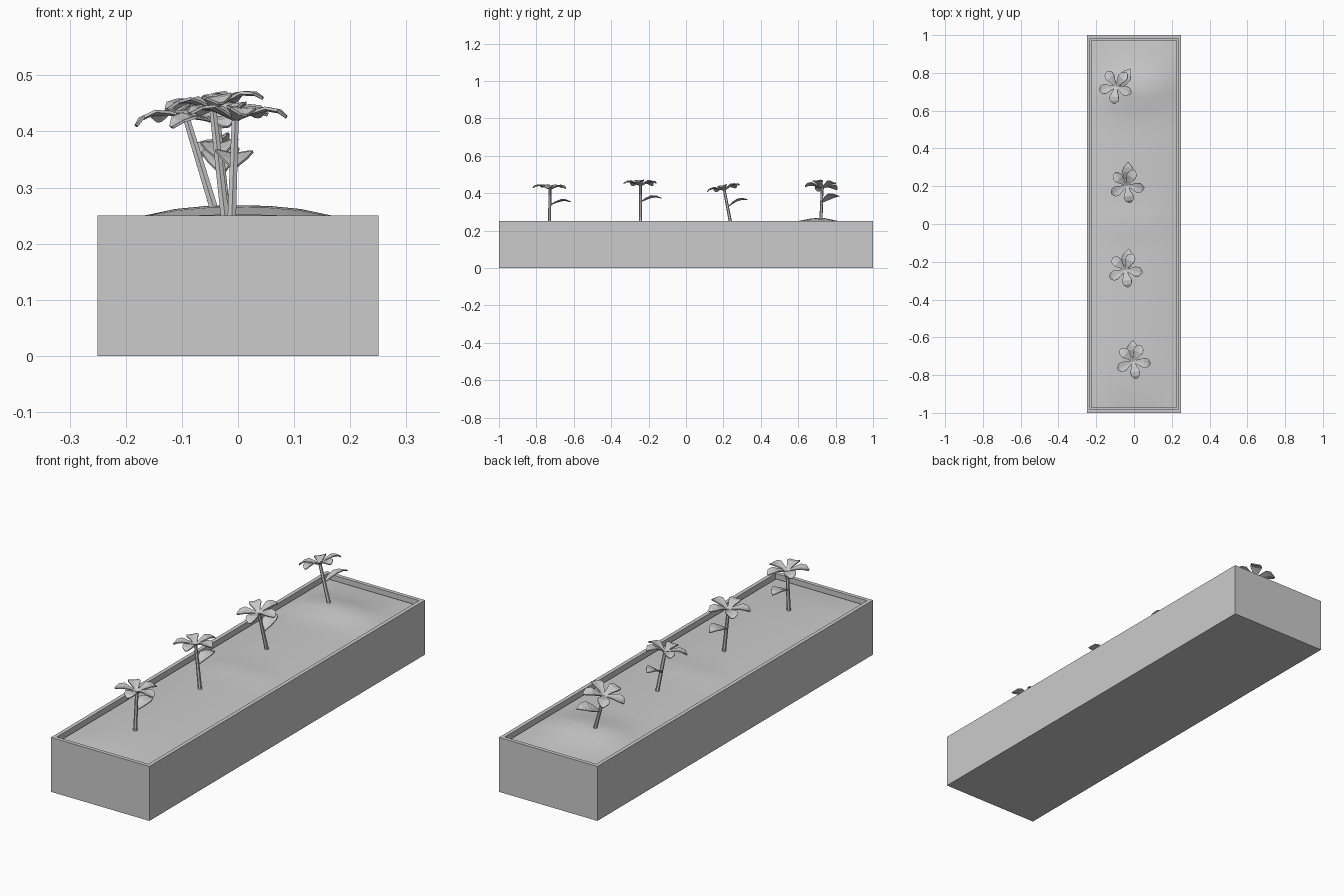
import bpy, bmesh, math
from mathutils import Vector, Matrix

if "Cube" in bpy.data.objects:
    bpy.data.objects.remove(bpy.data.objects["Cube"])


def make_object(name, bm, smooth=False):
    bmesh.ops.recalc_face_normals(bm, faces=bm.faces)
    me = bpy.data.meshes.new(name)
    bm.to_mesh(me)
    bm.free()
    ob = bpy.data.objects.new(name, me)
    bpy.context.collection.objects.link(ob)
    for p in me.polygons:
        p.use_smooth = smooth
    return ob


def add_blade(bm, profile, matrix, cup):
    """Curved blade along local +x; profile rows are (distance, half width, height)."""
    rows = []
    for r, w, h in profile:
        rows.append([bm.verts.new(matrix @ Vector((r, s * w, h + cup * abs(s) * w)))
                     for s in (-1, 0, 1)])
    for a, b in zip(rows, rows[1:]):
        for i in range(2):
            bm.faces.new((a[i], b[i], b[i + 1], a[i + 1]))


def thicken(ob, amount):
    mod = ob.modifiers.new("thickness", 'SOLIDIFY')
    mod.thickness = amount
    mod.offset = 0


# planter box: inset top face pushed down to make the rim
bm = bmesh.new()
bmesh.ops.create_cube(bm, size=1, matrix=Matrix.Translation((0, 0, 0.125))
                      @ Matrix.Diagonal((0.5, 2, 0.25, 1)))
top = max(bm.faces, key=lambda f: f.calc_center_median().z)
bmesh.ops.inset_region(bm, faces=[top], thickness=0.025)
inner = bmesh.ops.extrude_face_region(bm, geom=[top])
bmesh.ops.translate(bm, vec=(0, 0, -0.05),
                    verts=[v for v in inner['geom'] if isinstance(v, bmesh.types.BMVert)])
if top.is_valid:
    bm.faces.remove(top)
make_object("planter_box", bm)

# soil: gently domed sheet with a mound near the back
bm = bmesh.new()
bmesh.ops.create_grid(bm, x_segments=8, y_segments=32, size=1)
for v in bm.verts:
    x, y = v.co.x, v.co.y
    dome = (1 - abs(x) ** 2.5) * (1 - abs(y) ** 8)
    y *= 0.975
    rise = 0.015 + 0.028 * math.exp(-((y - 0.72) / 0.1) ** 2) \
        + 0.007 * math.exp(-(y / 0.06) ** 2)
    v.co = (x * 0.225, y, 0.23 + dome * rise)
make_object("soil", bm, True)

PETAL = [(0.0, 0.005, 0), (0.028, 0.014, 0.012), (0.056, 0.026, 0.02),
         (0.078, 0.023, 0.017), (0.092, 0.006, 0.008)]
LEAF = [(0.0, 0.004, 0), (0.03, 0.024, 0.014), (0.06, 0.034, 0.024),
        (0.085, 0.024, 0.026), (0.112, 0.002, 0.02)]

# flowers: stem base, stem top, first petal angle, leaf angle, leaf height
FLOWERS = [
    ((-0.012, -0.73, 0.22), (-0.005, -0.727, 0.42), -8, 90, 0.335),
    ((-0.02, -0.243, 0.22), (-0.045, -0.243, 0.44), -8, 85, 0.352),
    ((-0.018, 0.242, 0.22), (-0.037, 0.205, 0.415), -8, 90, 0.325),
    ((-0.03, 0.72, 0.22), (-0.093, 0.728, 0.427), -23, 58, 0.35),
]

for n, (base, tip, turn, leaf_turn, leaf_z) in enumerate(FLOWERS, 1):
    base, tip = Vector(base), Vector(tip)
    axis = tip - base
    lean = Vector((0, 0, 1)).rotation_difference(axis).to_matrix().to_4x4()

    # stem
    bm = bmesh.new()
    bmesh.ops.create_cone(bm, cap_ends=True, segments=6, radius1=0.009, radius2=0.007,
                          depth=axis.length + 0.006,
                          matrix=Matrix.Translation((base + tip) / 2) @ lean)
    make_object(f"stem_{n}", bm)

    # five petals around the stem top
    bm = bmesh.new()
    for k in range(5):
        spin = Matrix.Rotation(math.radians(turn + 72 * k), 4, 'Z')
        add_blade(bm, PETAL, Matrix.Translation(tip) @ lean @ spin, 0.12)
    thicken(make_object(f"petals_{n}", bm), 0.005)

    # single leaf on the stem
    bm = bmesh.new()
    at = base + axis * ((leaf_z - base.z) / axis.z)
    spin = Matrix.Rotation(math.radians(leaf_turn), 4, 'Z')
    add_blade(bm, LEAF, Matrix.Translation(at) @ lean @ spin, 0.2)
    thicken(make_object(f"leaf_{n}", bm), 0.004)
